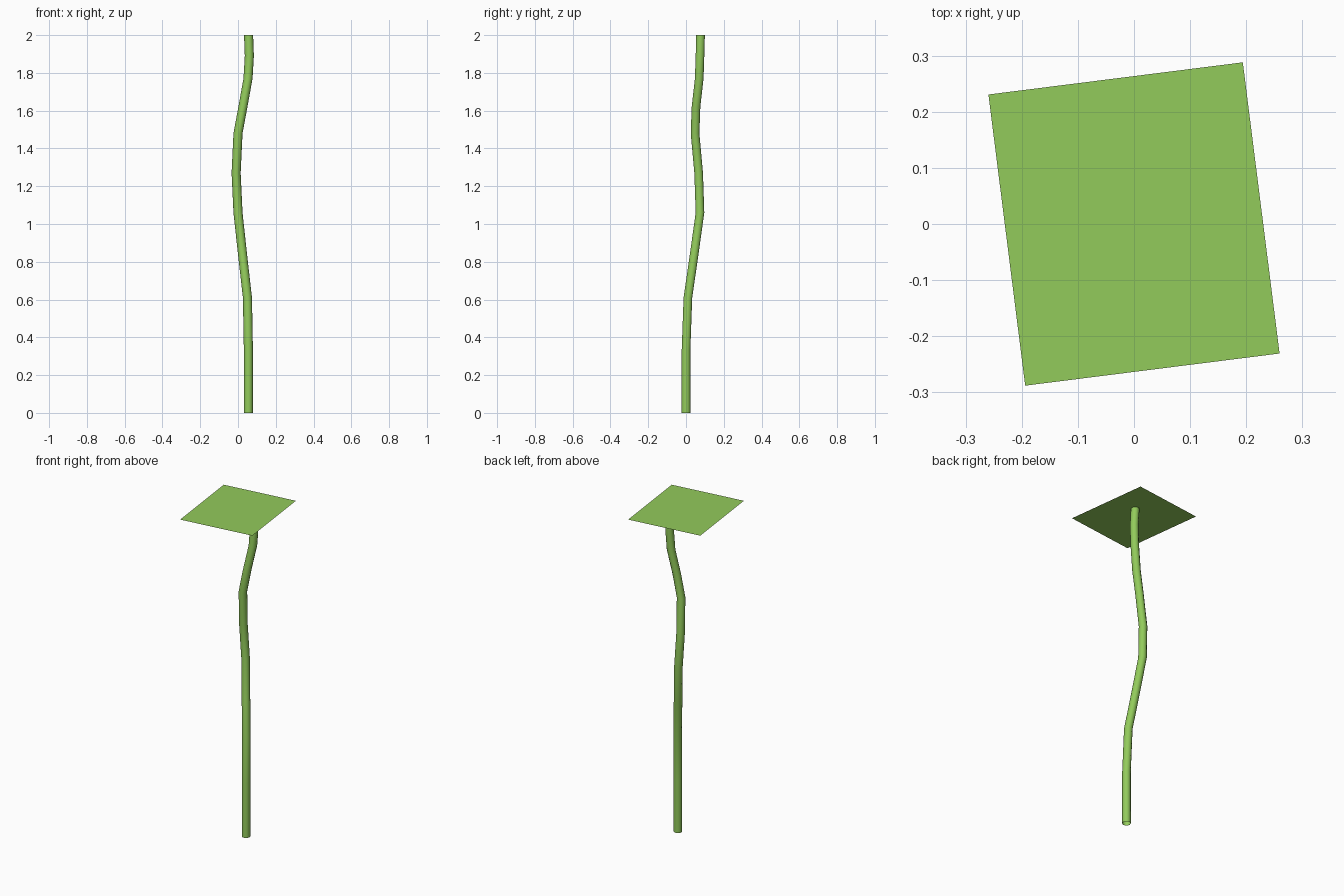
import bpy
import bmesh
from math import cos, sin, tau, radians
from mathutils import Matrix, Vector

cube = bpy.data.objects.get("Cube")
if cube:
    bpy.data.objects.remove(cube, do_unlink=True)

# Single leaf green
green = bpy.data.materials.new("leaf_green")
green.use_nodes = True
colour = (0.29, 0.597, 0.105, 1)
green.diffuse_color = colour
green.node_tree.nodes["Principled BSDF"].inputs["Base Color"].default_value = colour


def add_object(name, bm):
    mesh = bpy.data.meshes.new(name)
    bm.to_mesh(mesh)
    bm.free()
    mesh.materials.append(green)
    obj = bpy.data.objects.new(name, mesh)
    bpy.context.collection.objects.link(obj)
    return obj


# Stem: an open, gently bending ten-sided tube
SIDES = 10
RADIUS = 0.024
path = [
    (0.055, 0.0, 0.0), (0.055, 0.0, 0.33), (0.05, 0.01, 0.61),
    (0.025, 0.042, 0.83), (0.0, 0.074, 1.06), (-0.01, 0.067, 1.27),
    (0.0, 0.048, 1.48), (0.026, 0.053, 1.62), (0.053, 0.07, 1.77),
    (0.06, 0.074, 1.89), (0.056, 0.077, 2.0),
]
bm = bmesh.new()
rings = []
for centre in path:
    rings.append([
        bm.verts.new(Vector(centre) + RADIUS * Vector((cos(tau * i / SIDES), sin(tau * i / SIDES), 0)))
        for i in range(SIDES)
    ])
for low, high in zip(rings, rings[1:]):
    for i in range(SIDES):
        j = (i + 1) % SIDES
        bm.faces.new((low[i], low[j], high[j], high[i]))
stem = add_object("stem", bm)
bpy.ops.object.select_all(action="DESELECT")
stem.select_set(True)
bpy.context.view_layer.objects.active = stem
bpy.ops.object.shade_smooth_by_angle(angle=radians(40))

# Leaf: a flat rectangle, slightly turned, resting on the stem's top rim
bm = bmesh.new()
turn = Matrix.Translation((0, 0, 2)) @ Matrix.Rotation(radians(7.2), 4, "Z")
bmesh.ops.create_grid(bm, x_segments=1, y_segments=1, size=0.5,
                      matrix=turn @ Matrix.Diagonal((0.457, 0.523, 1, 1)))
add_object("leaf_top", bm)
